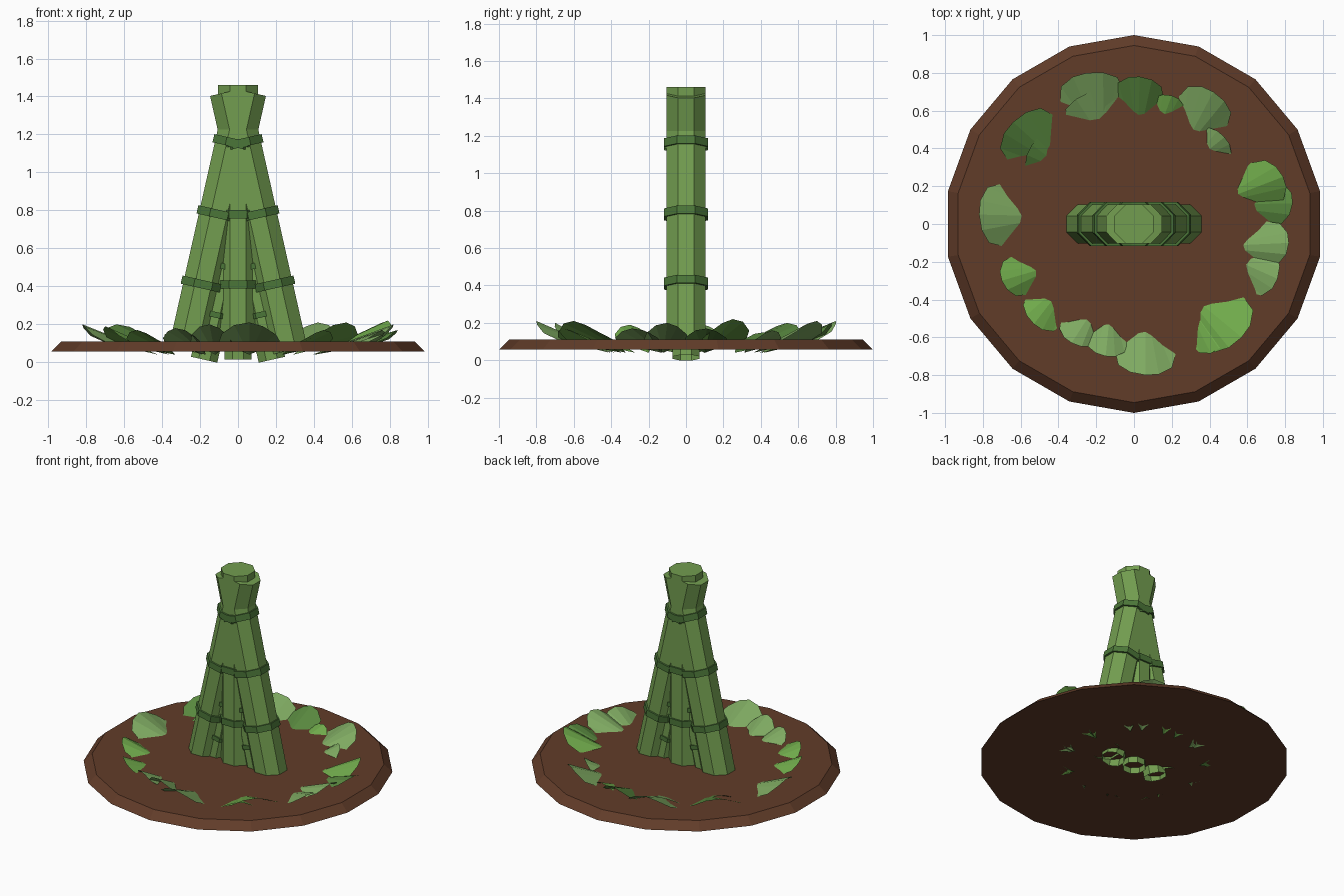
import bpy, math
from mathutils import Vector, Matrix

if "Cube" in bpy.data.objects:
    bpy.data.objects.remove(bpy.data.objects["Cube"])


def material(name, rgb):
    m = bpy.data.materials.new(name)
    m.diffuse_color = (*rgb, 1)
    m.use_nodes = True
    m.node_tree.nodes["Principled BSDF"].inputs["Base Color"].default_value = m.diffuse_color
    return m


SOIL = material("soil", (0.12, 0.045, 0.022))
STALK = material("stalk_green", (0.17, 0.34, 0.08))
BAND = material("band_green", (0.07, 0.18, 0.04))
LEAVES = [material("leaf_light", (0.21, 0.40, 0.12)),
          material("leaf_bright", (0.16, 0.40, 0.07)),
          material("leaf_deep", (0.10, 0.25, 0.05))]


def mesh_object(name, verts, faces, mat):
    me = bpy.data.meshes.new(name)
    me.from_pydata([tuple(v) for v in verts], [], faces)
    me.materials.append(mat)
    ob = bpy.data.objects.new(name, me)
    bpy.context.collection.objects.link(ob)
    return ob


def lathe(name, profile, sides, phase, mat, matrix=None, cap_start=False, cap_end=False):
    """Faceted surface of revolution about local z."""
    matrix = matrix or Matrix()
    verts = []
    for r, z in profile:
        for i in range(sides):
            a = phase + math.tau * i / sides
            verts.append(matrix @ Vector((r * math.cos(a), r * math.sin(a), z)))
    faces = []
    for k in range(len(profile) - 1):
        for i in range(sides):
            j = (i + 1) % sides
            faces.append((k * sides + i, k * sides + j, (k + 1) * sides + j, (k + 1) * sides + i))
    if cap_start:
        faces.append(tuple(reversed(range(sides))))
    if cap_end:
        n = (len(profile) - 1) * sides
        faces.append(tuple(range(n, n + sides)))
    return mesh_object(name, verts, faces, mat)


# Soil disc with a sloped rim
lathe("soil_disc", [(1.0, 0.057), (0.945, 0.11)], 18, math.pi / 2, SOIL,
      cap_start=True, cap_end=True)

# Three crossing stalks with bands, plus a smaller set nested inside
LENGTH = 1.4
for label, scale, lift in (("outer", 1.0, 0.0), ("inner", 0.68, -0.027)):
    for side, slope in (("left", 0.225), ("centre", 0.0), ("right", -0.225)):
        tilt = math.atan(slope)
        base = Vector((-1.165 * slope, 0, 0.06))
        m = (Matrix.Translation((0, 0, lift)) @ Matrix.Scale(scale, 4)
             @ Matrix.Translation(base) @ Matrix.Rotation(tilt, 4, 'Y'))
        lathe(f"{label}_{side}_stalk", [(0.113, 0), (0.113, LENGTH)], 8, math.pi / 8,
              STALK, m, cap_end=True)
        for n, z in enumerate((0.41, 0.78, 1.155)):
            d = (z - base.z) / math.cos(tilt)
            lathe(f"{label}_{side}_band_{n + 1}",
                  [(0.108, d - 0.022), (0.126, d - 0.022), (0.126, d + 0.022), (0.108, d + 0.022)],
                  8, math.pi / 8, BAND, m)

# Fan-shaped leaves: inner tip, outer end, half width, height, shade
LEAF_DATA = [
    ((-.42, .04), (-.82, .05), .165, .20, 0),
    ((-.33, .26), (-.64, .54), .17, .20, 2),
    ((-.33, .26), (-.54, .42), .12, .15, 2),
    ((-.16, .40), (-.25, .80), .17, .21, 0),
    ((-.13, .39), (-.23, .70), .17, .17, 0),
    ((.02, .42), (.03, .78), .13, .20, 2),
    ((.10, .41), (.20, .68), .09, .15, 1),
    ((.24, .36), (.42, .70), .15, .21, 0),
    ((.29, .31), (.48, .46), .10, .16, 0),
    ((.40, .10), (.84, .11), .12, .17, 2),
    ((.40, .10), (.79, .25), .13, .22, 1),
    ((.39, -.12), (.82, -.10), .12, .20, 0),
    ((.40, -.13), (.76, -.29), .13, .17, 0),
    ((.23, -.32), (.57, -.60), .17, .21, 1),
    ((.23, -.34), (.45, -.66), .11, .17, 1),
    ((.06, -.41), (.06, -.80), .16, .21, 0),
    ((-.17, -.38), (-.33, -.63), .11, .18, 0),
    ((-.12, -.40), (-.15, -.70), .11, .20, 0),
    ((-.36, -.20), (-.70, -.30), .11, .19, 1),
    ((-.33, -.27), (-.53, -.53), .12, .17, 1),
]
# Outline of one leaf edge: fraction along, across, and of height
RIM = [(0.72, -1.0, 0.42), (0.90, -0.88, 0.62), (0.99, -0.45, 0.88), (1.0, 0.0, 1.0),
       (0.96, 0.5, 0.92), (0.86, 0.9, 0.66), (0.68, 1.0, 0.42)]
TIP_Z = 0.04
for n, (tip, end, half, top, shade) in enumerate(LEAF_DATA):
    tip, end = Vector(tip), Vector(end)
    along = end - tip
    across = Vector((-along.y, along.x)).normalized() * half * (-1 if n % 2 else 1)
    verts = [(*tip, TIP_Z)]
    for u, v, h in RIM:
        p = tip + along * u + across * v
        verts.append((p.x, p.y, TIP_Z + (top - TIP_Z) * h))
    faces = [(0, i, i + 1) if n % 2 == 0 else (0, i + 1, i) for i in range(1, len(RIM))]
    mesh_object(f"leaf_{n + 1}", verts, faces, LEAVES[shade])
